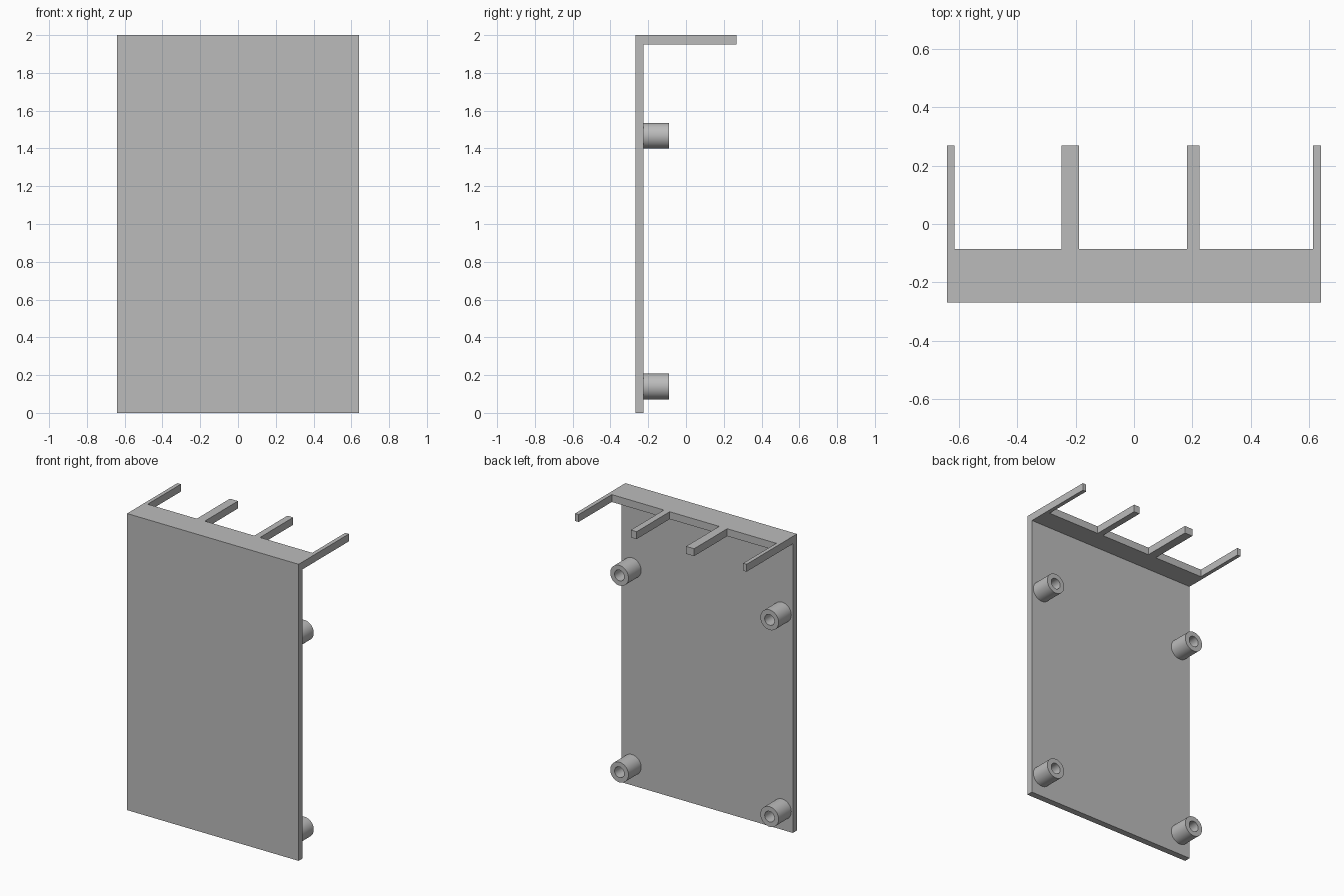
import bpy
import bmesh
from math import radians, tau
from mathutils import Matrix, Vector

if "Cube" in bpy.data.objects:
    bpy.data.objects.remove(bpy.data.objects["Cube"], do_unlink=True)

HALF_W, HALF_D, HEIGHT = 0.64, 0.268, 2.0
PANEL_BACK = -0.225      # rear face of the upright panel
LEDGE_UNDER = 1.95       # underside of the top ledge
NOTCH_Y = -0.085         # where the prongs begin

grey = bpy.data.materials.new("plain grey")
grey.use_nodes = True
colour = (0.5, 0.5, 0.5, 1)
grey.diffuse_color = colour
grey.node_tree.nodes["Principled BSDF"].inputs["Base Color"].default_value = colour


def add_object(name, bm):
    bmesh.ops.recalc_face_normals(bm, faces=bm.faces)
    mesh = bpy.data.meshes.new(name)
    bm.to_mesh(mesh)
    bm.free()
    mesh.materials.append(grey)
    obj = bpy.data.objects.new(name, mesh)
    bpy.context.collection.objects.link(obj)
    return obj


def activate(obj):
    bpy.ops.object.select_all(action="DESELECT")
    obj.select_set(True)
    bpy.context.view_layer.objects.active = obj


def box(bm, low, high):
    low, high = Vector(low), Vector(high)
    matrix = Matrix.Translation((low + high) / 2) @ Matrix.Diagonal((*(high - low), 1))
    bmesh.ops.create_cube(bm, size=1, matrix=matrix)


# Upright panel and top ledge: one L-shaped profile swept across the width
bm = bmesh.new()
profile = [(-HALF_D, 0), (PANEL_BACK, 0), (PANEL_BACK, LEDGE_UNDER),
           (HALF_D, LEDGE_UNDER), (HALF_D, HEIGHT), (-HALF_D, HEIGHT)]
side = bm.faces.new([bm.verts.new((-HALF_W, y, z)) for y, z in profile])
swept = bmesh.ops.extrude_face_region(bm, geom=[side], use_keep_orig=True)
moved = [g for g in swept["geom"] if isinstance(g, bmesh.types.BMVert)]
bmesh.ops.translate(bm, verts=moved, vec=(2 * HALF_W, 0, 0))
panel = add_object("panel_with_pronged_ledge", bm)

# Three notches leave four prongs on the ledge
bm = bmesh.new()
for left, right in ((-0.614, -0.248), (-0.188, 0.181), (0.224, 0.613)):
    box(bm, (left, NOTCH_Y, LEDGE_UNDER - 0.1), (right, HALF_D + 0.1, HEIGHT + 0.1))
cutter = add_object("notch_cutter", bm)
cutter.hide_render = True
cut = panel.modifiers.new("notches", "BOOLEAN")
cut.operation, cut.solver, cut.object = "DIFFERENCE", "EXACT", cutter
activate(panel)
bpy.ops.object.modifier_apply(modifier=cut.name)
bpy.data.objects.remove(cutter, do_unlink=True)


# Hollow mounting posts on the back of the panel
def mounting_post(name, x, z, outer=0.068, inner=0.036, tip=-0.09):
    bm = bmesh.new()
    section = [(inner, PANEL_BACK), (inner, tip), (outer, tip), (outer, PANEL_BACK)]
    verts = [bm.verts.new((x + r, y, z)) for r, y in section]
    edges = [bm.edges.new(pair) for pair in zip(verts, verts[1:])]
    bmesh.ops.spin(bm, geom=verts + edges, cent=(x, 0, z), axis=(0, 1, 0),
                   angle=tau, steps=40, use_merge=True)
    bmesh.ops.remove_doubles(bm, verts=bm.verts, dist=0.0001)
    post = add_object(name, bm)
    # An open tube needs its outward side fixed by the rim direction
    rim = max(post.data.polygons, key=lambda p: p.center.y)
    if rim.normal.y < 0:
        post.data.flip_normals()
    activate(post)
    bpy.ops.object.shade_smooth_by_angle(angle=radians(30))


for level, z in (("lower", 0.14), ("upper", 1.467)):
    for hand, x in (("right", -0.56), ("left", 0.56)):
        mounting_post(f"{level}_{hand}_post", x, z)
